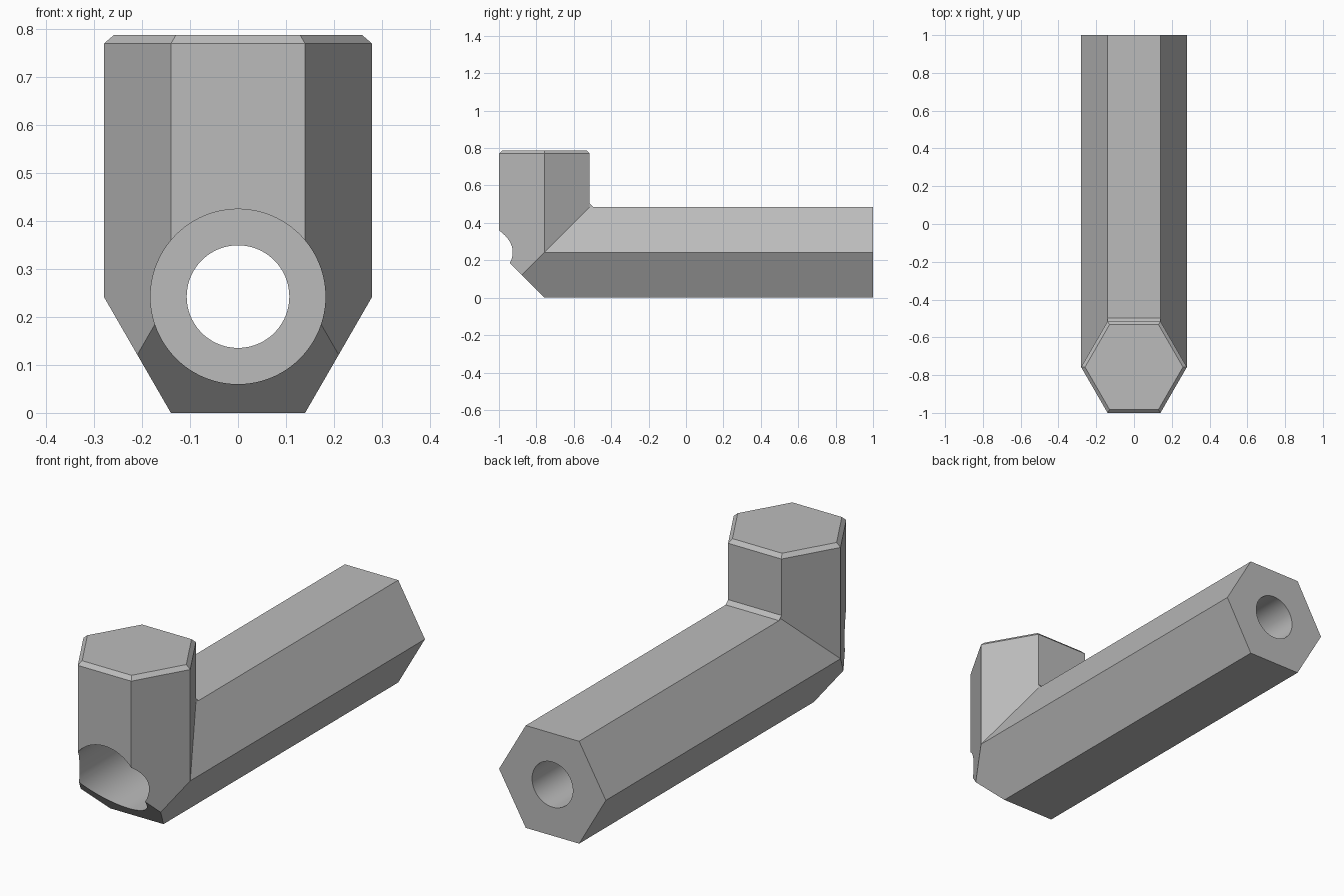
import bpy, bmesh, math
from mathutils import Vector, Matrix

if "Cube" in bpy.data.objects:
    bpy.data.objects.remove(bpy.data.objects["Cube"])

A = 0.2425                    # hexagon apothem
R = A / math.cos(math.pi / 6)  # hexagon corner radius
CY, CZ = A - 1.0, A           # axes of the upright and the long arm
TOP, CH = 0.788, 0.018        # height and small chamfer size

grey = bpy.data.materials.new("steel grey")
grey.diffuse_color = (0.5, 0.5, 0.5, 1)
grey.use_nodes = True
grey.node_tree.nodes["Principled BSDF"].inputs["Base Color"].default_value = grey.diffuse_color


def make_object(name, bm):
    bmesh.ops.recalc_face_normals(bm, faces=bm.faces)
    mesh = bpy.data.meshes.new(name)
    bm.to_mesh(mesh)
    bm.free()
    mesh.materials.append(grey)
    ob = bpy.data.objects.new(name, mesh)
    bpy.context.collection.objects.link(ob)
    return ob


def cylinder_y(name, radius, y0, y1):
    bm = bmesh.new()
    m = Matrix.Translation((0, (y0 + y1) / 2, CZ)) @ Matrix.Rotation(math.pi / 2, 4, 'X')
    bmesh.ops.create_cone(bm, cap_ends=True, segments=96, radius1=radius,
                          radius2=radius, depth=y1 - y0, matrix=m)
    return make_object(name, bm)


# Mitred hexagonal elbow: chamfered top, upright, mitre, far end
hexagon = [(math.cos(k * math.pi / 3), math.sin(k * math.pi / 3)) for k in range(6)]
inset = R - CH / math.cos(math.pi / 6)
sections = [
    [(inset * c, CY + inset * s, TOP) for c, s in hexagon],
    [(R * c, CY + R * s, TOP - CH) for c, s in hexagon],
    [(R * c, CY + R * s, CZ + R * s) for c, s in hexagon],
    [(R * c, 1.0, CZ + R * s) for c, s in hexagon],
]
bm = bmesh.new()
rings = [[bm.verts.new(p) for p in sec] for sec in sections]
for a, b in zip(rings, rings[1:]):
    for i in range(6):
        j = (i + 1) % 6
        bm.faces.new((a[i], a[j], b[j], b[i]))
bm.faces.new(rings[0])
bm.faces.new(rings[-1])

# Slanted cut across the outer heel
cut = bmesh.ops.bisect_plane(bm, geom=bm.verts[:] + bm.edges[:] + bm.faces[:], dist=1e-5,
                             plane_co=Vector((0, -1, A)), plane_no=Vector((0, -1, -1)),
                             clear_outer=True)
bmesh.ops.holes_fill(bm, edges=[e for e in bm.edges if e.is_boundary], sides=0)
body = make_object("hex_elbow_body", bm)

# Wide bore in the heel and narrow hole along the whole arm
for cutter in (cylinder_y("heel_bore_cutter", 0.1825, -1.2, -0.5),
               cylinder_y("through_hole_cutter", 0.107, -1.3, 1.2)):
    cutter.hide_render = True
    mod = body.modifiers.new(cutter.name, 'BOOLEAN')
    mod.operation = 'DIFFERENCE'
    mod.solver = 'EXACT'
    mod.object = cutter
    bpy.context.view_layer.objects.active = body
    bpy.ops.object.modifier_apply(modifier=mod.name)
    bpy.data.objects.remove(cutter)

# Small sloped strip in the inner corner
bm = bmesh.new()
y, z, h = CY + A, CZ + A, R / 2
profile = [(y - 0.004, z - 0.004), (y - 0.004, z + CH + 0.004), (y + CH + 0.004, z - 0.004)]
ends = [[bm.verts.new((x, py, pz)) for py, pz in profile] for x in (-h, h)]
for i in range(3):
    j = (i + 1) % 3
    bm.faces.new((ends[0][i], ends[0][j], ends[1][j], ends[1][i]))
for e in ends:
    bm.faces.new(e)
make_object("inner_corner_strip", bm)

# Smooth bores, crisp hexagon edges
bpy.ops.object.select_all(action='DESELECT')
body.select_set(True)
bpy.context.view_layer.objects.active = body
bpy.ops.object.shade_smooth_by_angle(angle=math.radians(25))
